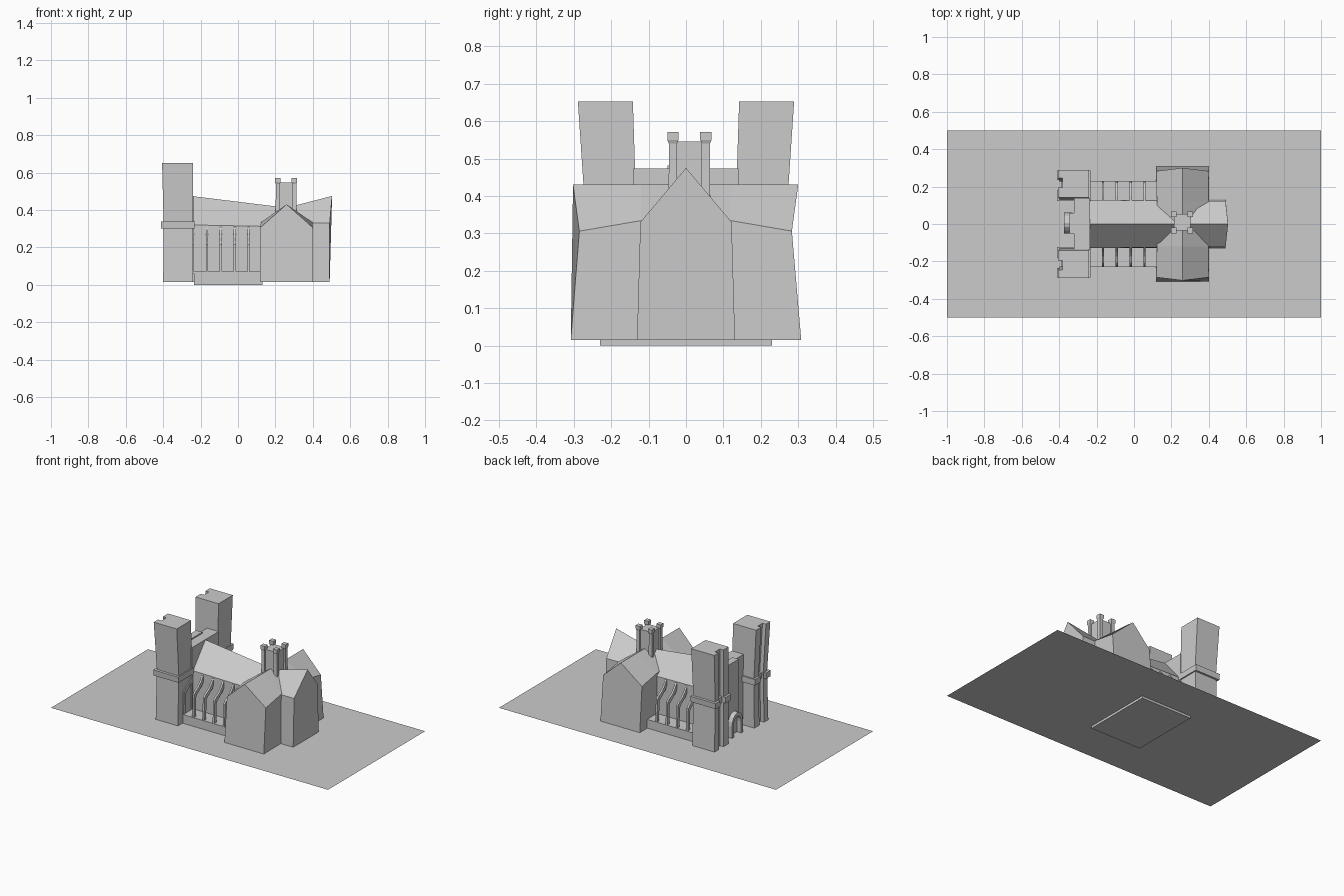
import bpy, bmesh, math

if "Cube" in bpy.data.objects:
    bpy.data.objects.remove(bpy.data.objects["Cube"])


def loft(name, rings):
    """Closed solid skinned through matching rings of 3D points."""
    bm = bmesh.new()
    vs = [[bm.verts.new(p) for p in r] for r in rings]
    n = len(vs[0])
    for a, b in zip(vs, vs[1:]):
        for i in range(n):
            j = (i + 1) % n
            bm.faces.new((a[i], a[j], b[j], b[i]))
    bm.faces.new(vs[0])
    bm.faces.new(vs[-1])
    bmesh.ops.recalc_face_normals(bm, faces=bm.faces)
    me = bpy.data.meshes.new(name)
    bm.to_mesh(me)
    bm.free()
    ob = bpy.data.objects.new(name, me)
    bpy.context.collection.objects.link(ob)
    return ob


def rect(x0, x1, y0, y1, z):
    return [(x0, y0, z), (x1, y0, z), (x1, y1, z), (x0, y1, z)]


def box(name, x0, x1, y0, y1, z0, z1):
    return loft(name, [rect(x0, x1, y0, y1, z0), rect(x0, x1, y0, y1, z1)])


def strip(name, outer, inner, place, a, b):
    """Flat band between two 2D paths, extruded from a to b."""
    pts = outer + inner[::-1]
    return loft(name, [[place(u, v, t) for u, v in pts] for t in (a, b)])


G = 0.015  # ground level

# Ground slab surface
bm = bmesh.new()
bm.faces.new([bm.verts.new(p) for p in rect(-1, 1, -0.5, 0.5, G)])
me = bpy.data.meshes.new("ground_plate")
bm.to_mesh(me)
bm.free()
bpy.context.collection.objects.link(bpy.data.objects.new("ground_plate", me))


# West towers: flaring shafts with a full-height groove in the west face
def grooved(x0, x1, y0, y1, z, s, depth=0.025):
    a, b = y0 + 0.36 * (y1 - y0), y0 + 0.70 * (y1 - y0)
    pts = [(x0, y0), (x1, y0), (x1, y1), (x0, y1),
           (x0, b), (x0 + depth, b), (x0 + depth, a), (x0, a)]
    return [(x, s * y, z) for x, y in pts]


for s, side in ((-1, "south"), (1, "north")):
    loft("tower_shaft_" + side, [
        grooved(-0.40, -0.24, 0.133, 0.277, G, s),
        grooved(-0.398, -0.24, 0.132, 0.268, 0.34, s),
        grooved(-0.406, -0.24, 0.142, 0.289, 0.652, s)])
    loft("tower_band_" + side, [
        grooved(-0.412, -0.232, 0.122, 0.282, 0.30, s),
        grooved(-0.412, -0.232, 0.122, 0.285, 0.338, s)])

# West front between the towers, with a raised centre bay
box("west_front_wall", -0.32, -0.235, -0.14, 0.14, G, 0.474)
box("west_front_bay", -0.345, -0.30, -0.05, 0.06, G, 0.482)

# Arched portal frame
def arch(r, h):
    return ([(r, G)] + [(r * math.cos(t * math.pi / 8), h + 1.3 * r * math.sin(t * math.pi / 8))
            for t in range(9)] + [(-r, G)])


strip("portal_arch", arch(0.056, 0.09), arch(0.038, 0.09),
      lambda u, v, t: (t, u + 0.005, v), -0.375, -0.33)


# Pitched arms of the cross: nave, choir, transept
def gable(place, base, half, eave, eave_t, ridge, ridge_t, base_t):
    return [place(-base, G, base_t), place(base, G, base_t), place(half, eave, eave_t),
            place(0, ridge, ridge_t), place(-half, eave, eave_t)]


def along_x(u, z, t):
    return (t, u, z)


def along_y(u, z, t):
    return (0.26 + u, t, z)


loft("nave", [gable(along_x, 0.13, 0.128, 0.32, -0.245, 0.474, -0.245, -0.245),
              gable(along_x, 0.13, 0.125, 0.31, 0.26, 0.412, 0.26, 0.26)])
loft("choir", [gable(along_x, 0.13, 0.122, 0.33, 0.26, 0.412, 0.26, 0.26),
               gable(along_x, 0.131, 0.122, 0.33, 0.49, 0.475, 0.503, 0.49)])
loft("transept", [gable(along_y, 0.142, 0.14, 0.306, -0.285, 0.43, -0.302, -0.308),
                  gable(along_y, 0.14, 0.138, 0.334, -0.12, 0.43, -0.12, -0.12),
                  gable(along_y, 0.14, 0.138, 0.334, 0.12, 0.43, 0.12, 0.12),
                  gable(along_y, 0.142, 0.14, 0.306, 0.283, 0.43, 0.30, 0.308)])

# Low aisle plinth on both sides of the nave
box("aisle_plinth", -0.235, 0.13, -0.23, 0.23, 0.0, 0.072)

# Flying buttresses
outer = [(0.11, 0.325), (0.13, 0.305), (0.15, 0.275), (0.175, 0.25),
         (0.205, 0.235), (0.222, 0.215), (0.228, 0.06)]
inner = [(0.11, 0.295), (0.122, 0.275), (0.142, 0.247), (0.168, 0.226),
         (0.192, 0.21), (0.203, 0.195), (0.206, 0.06)]
for s, side in ((-1, "south"), (1, "north")):
    for i in range(5):
        x = -0.24 + 0.074 * i
        strip(f"flying_buttress_{side}_{i}", outer, inner,
              lambda u, v, t: (t, s * u, v), x - 0.006, x + 0.006)

# Crossing tower: square core with four corner piers
CX, CY = 0.257, 0.009
box("crossing_tower_core", CX - 0.044, CX + 0.044, CY - 0.044, CY + 0.044, 0.3, 0.546)
for sx in (-1, 1):
    for sy in (-1, 1):
        px, py = CX + sx * 0.044, CY + sy * 0.044
        loft("crossing_tower_pier", [
            rect(px - r, px + r, py - r, py + r, z)
            for r, z in ((0.013, 0.3), (0.011, 0.47), (0.011, 0.54), (0.015, 0.55), (0.015, 0.571))])
